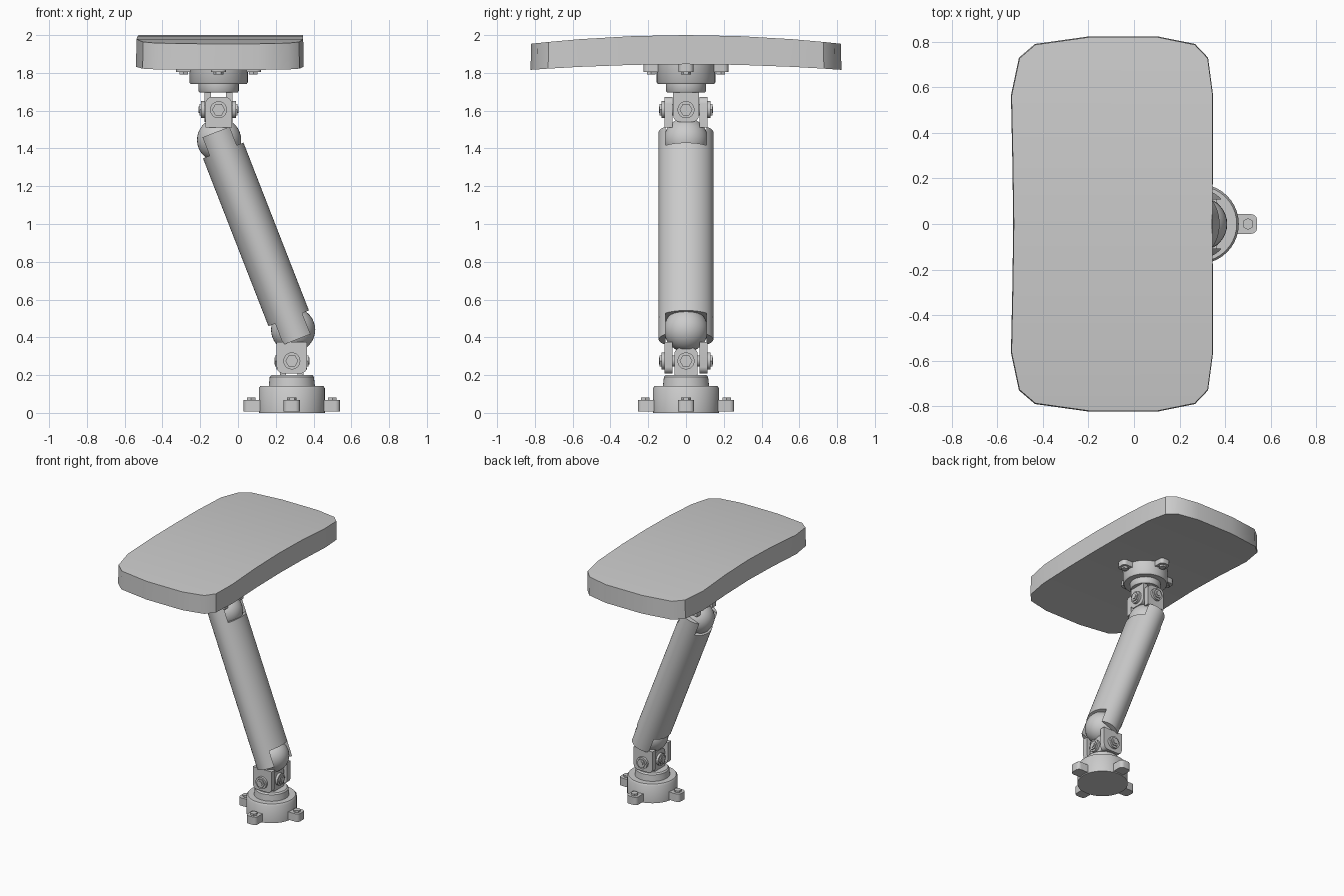
import bpy, bmesh, math
from mathutils import Matrix, Vector

if "Cube" in bpy.data.objects:
    bpy.data.objects.remove(bpy.data.objects["Cube"])

TAU = 2 * math.pi


def finish(name, bm, angle=35):
    bmesh.ops.recalc_face_normals(bm, faces=bm.faces)
    me = bpy.data.meshes.new(name)
    bm.to_mesh(me)
    bm.free()
    ob = bpy.data.objects.new(name, me)
    bpy.context.collection.objects.link(ob)
    bpy.ops.object.select_all(action='DESELECT')
    ob.select_set(True)
    bpy.context.view_layer.objects.active = ob
    bpy.ops.object.shade_smooth_by_angle(angle=math.radians(angle))
    return ob


def loft(bm, rings, mat):
    """Skin a list of closed rings (3D points) and cap both ends."""
    vs = [[bm.verts.new(mat @ Vector(p)) for p in r] for r in rings]
    n = len(vs[0])
    for a, b in zip(vs, vs[1:]):
        for i in range(n):
            j = (i + 1) % n
            bm.faces.new((a[i], a[j], b[j], b[i]))
    bm.faces.new(vs[0][::-1])
    bm.faces.new(vs[-1])


def prism(bm, pts, z0, z1, mat):
    loft(bm, [[(x, y, z) for x, y in pts] for z in (z0, z1)], mat)


def ellipse(rx, ry, n=32, a0=0.0, a1=TAU):
    closed = abs(a1 - a0 - TAU) < 1e-6
    d = n if closed else n - 1
    return [(rx * math.cos(a0 + (a1 - a0) * i / d), ry * math.sin(a0 + (a1 - a0) * i / d))
            for i in range(n)]


def turned(bm, profile, mat, n=40):
    loft(bm, [[(x, y, z) for x, y in ellipse(r, r, n)] for r, z in profile], mat)


def frame(mat, angle):
    """Frame whose z points radially outward and y along the part's own up axis."""
    o = Vector((math.cos(angle), math.sin(angle), 0))
    up = Vector((0, 0, 1))
    m = Matrix((up.cross(o), up, o)).transposed().to_4x4()
    return mat @ m


def rounded_tab(w, y0, y1, c):
    """Tab from y0 to y1 with rounded corners at the y1 end."""
    pts = [(-w, y0), (w, y0)]
    for cx, a0 in ((w - c, 0), (c - w, math.pi / 2)):
        pts += [(cx + x, y1 - c + y) for x, y in ellipse(c, c, 5, a0, a0 + math.pi / 2)]
    return pts


def fork(bm, mat, angle, w, d0, d1, z0, z1, pin):
    """Two facing prongs with a bolted boss on each."""
    for k in range(2):
        m = frame(mat, angle + k * math.pi)
        prism(bm, rounded_tab(w, z0, z1, 0.035), d0, d1, m)
        b = m @ Matrix.Translation((0, pin, 0))
        prism(bm, ellipse(0.045, 0.045, 24), d1, d1 + 0.018, b)
        prism(bm, ellipse(0.034, 0.034, 6), d1, d1 + 0.026, b)
        prism(bm, ellipse(0.018, 0.018, 12), d1, d1 + 0.031, b)


def mount(bm, mat, profile, lug_r, lug_w, lug_z0, lug_z1, bolt):
    """Turned flange with four bolted lugs."""
    turned(bm, profile, mat)
    for k in range(4):
        m = mat @ Matrix.Rotation(k * math.pi / 2, 4, 'Z')
        prism(bm, rounded_tab(lug_w, 0.1, lug_r, 0.025), lug_z0, lug_z1, m)
        b = m @ Matrix.Translation((0, lug_r - 0.04, 0))
        prism(bm, ellipse(0.026, 0.026, 6), lug_z1, lug_z1 + bolt, b)


def ball_joint(name, centre, mat, drop, w):
    """Ball with its two prongs and the cross pins of the universal joint."""
    bm = bmesh.new()
    bmesh.ops.create_uvsphere(bm, u_segments=36, v_segments=18, radius=0.117,
                              matrix=Matrix.Translation(centre))
    fork(bm, mat, math.pi / 2, w, 0.072, 0.113, 0.065, drop + 0.067, drop)
    for a in (0, math.pi / 2):
        m = frame(mat, a) @ Matrix.Translation((0, drop, 0))
        prism(bm, ellipse(0.03, 0.03, 16), -0.08, 0.08, m)
    finish(name, bm)


FLIP = Matrix.Rotation(math.pi, 4, 'X')
LOW, HIGH = Vector((0.292, 0, 0.44)), Vector((-0.1, 0, 1.445))

# Floor mount with lower half of the joint
base = Matrix.Translation((0.285, 0, 0))
bm = bmesh.new()
mount(bm, base, [(0.175, 0), (0.175, 0.13), (0.166, 0.143), (0.122, 0.143),
                 (0.117, 0.19), (0.108, 0.2)], 0.255, 0.043, 0.008, 0.068, 0.014)
fork(bm, base, 0, 0.062, 0.03, 0.062, 0.19, 0.345, 0.275)
finish("base_mount", bm)

# Panel mount, hanging upside down
top = Matrix.Translation((-0.103, 0, 1.855)) @ FLIP
bm = bmesh.new()
mount(bm, top, [(0.155, 0), (0.155, 0.105), (0.148, 0.115), (0.107, 0.115),
                (0.107, 0.15), (0.1, 0.16)], 0.225, 0.04, 0, 0.05, 0.013)
fork(bm, top, 0, 0.068, 0.04, 0.075, 0.15, 0.315, 0.25)
finish("panel_mount", bm)

# Ball ends of the strut
ball_joint("lower_ball", LOW, Matrix.Translation((0.285, 0, LOW.z)) @ FLIP, 0.165, 0.08)
ball_joint("upper_ball", HIGH, Matrix.Translation((-0.103, 0, HIGH.z)), 0.16, 0.07)

# Oval leaning strut with cheeks that clasp the balls
axis = HIGH - LOW
strut = Matrix.Translation(LOW) @ Matrix.Rotation(math.atan2(axis.x, axis.z), 4, 'Y')
L = axis.length
RX, RY, CUT = 0.115, 0.145, 0.108
bm = bmesh.new()
prism(bm, ellipse(RX, RY, 48), 0.065, L - 0.06, strut)
a = math.asin(CUT / RY)
for s in (0, math.pi):
    cheek = ellipse(RX, RY, 12, a + s, math.pi - a + s)
    prism(bm, cheek, -0.055, 0.066, strut)
    prism(bm, cheek, L - 0.061, L + 0.045, strut)
finish("strut", bm)

# Gently arched panel: half rows of (y, left x, right x), mirrored in y
half = [(0.28, -0.534, 0.346), (0.565, -0.54, 0.347), (0.73, -0.505, 0.325),
        (0.79, -0.435, 0.268), (0.823, -0.2, 0.105)]
rows = [(-y, l, r) for y, l, r in reversed(half)] + [(0, -0.53, 0.345)] + half
bm = bmesh.new()
grid = []
for y, l, r in rows:
    q = (y / 0.823) ** 2
    zt, zb = 2 - 0.046 * q, 1.846 - 0.03 * q
    grid.append([bm.verts.new(p) for p in ((l, y, zb), (r, y, zb),
                                           (r * 0.995, y * 0.996, zt), (l * 0.995, y * 0.996, zt))])
for p, q in zip(grid, grid[1:]):
    for i in range(4):
        j = (i + 1) % 4
        bm.faces.new((p[i], p[j], q[j], q[i]))
bm.faces.new(grid[0])
bm.faces.new(grid[-1])
finish("arched_panel", bm)
